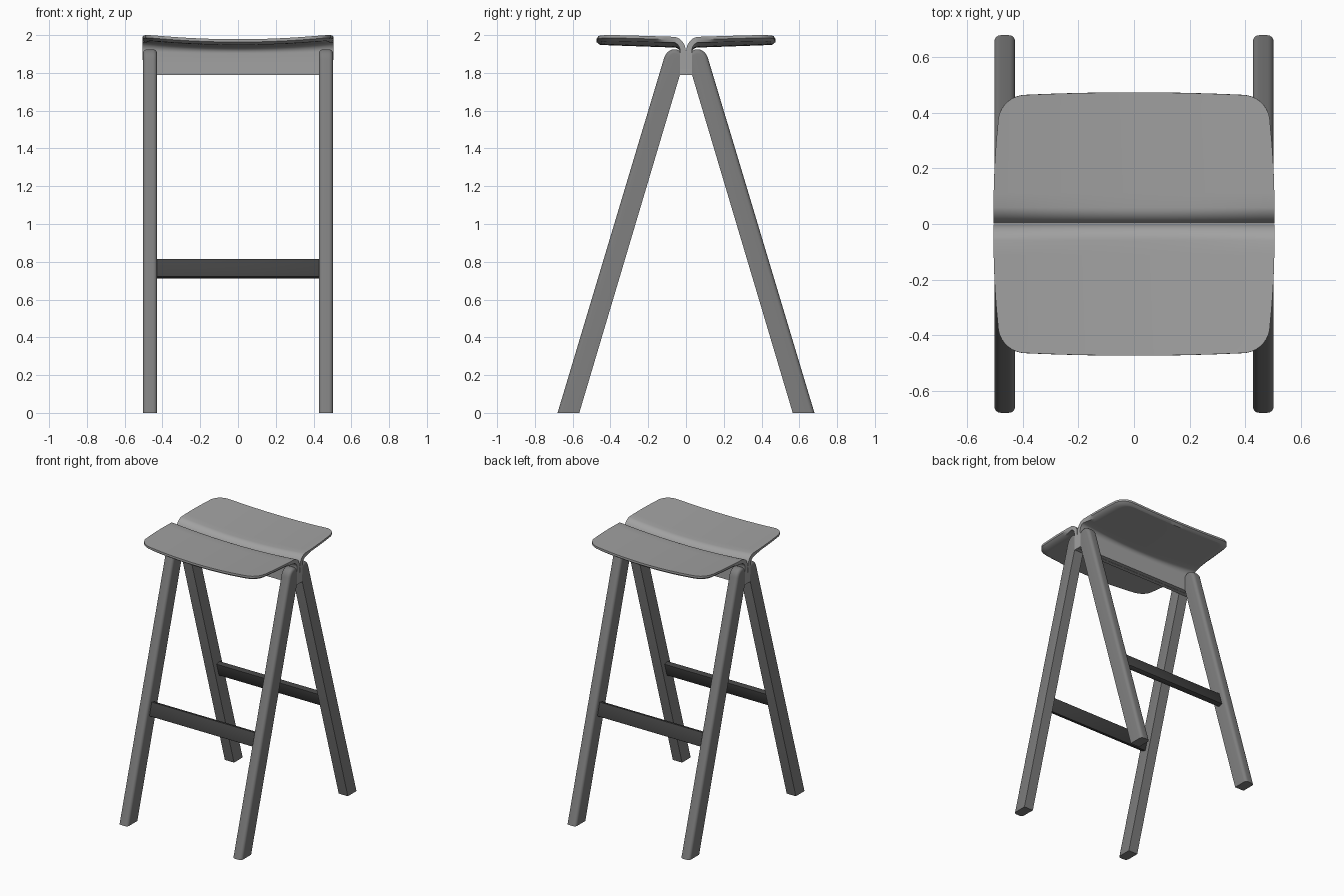
import bpy, bmesh
from math import sin, cos, radians, pi, atan2
from mathutils import Vector, Matrix

cube = bpy.data.objects.get("Cube")
if cube:
    bpy.data.objects.remove(cube, do_unlink=True)


def material(name, grey):
    m = bpy.data.materials.new(name)
    m.use_nodes = True
    colour = (grey, grey, grey, 1)
    m.diffuse_color = colour
    m.node_tree.nodes["Principled BSDF"].inputs["Base Color"].default_value = colour
    return m


SEAT = material("light grey seat", 0.36)
LEG = material("mid grey frame", 0.21)
RUNG = material("dark grey footrest", 0.055)


def finish(name, bm, mat, smooth=35):
    bmesh.ops.recalc_face_normals(bm, faces=bm.faces)
    mesh = bpy.data.meshes.new(name)
    bm.to_mesh(mesh)
    bm.free()
    mesh.materials.append(mat)
    obj = bpy.data.objects.new(name, mesh)
    bpy.context.collection.objects.link(obj)
    bpy.ops.object.select_all(action='DESELECT')
    obj.select_set(True)
    bpy.context.view_layer.objects.active = obj
    bpy.ops.object.shade_smooth_by_angle(angle=radians(smooth))
    return obj


def seat_rows():
    """Rows of (y, z, half width, saddle weight) along the upper surface."""
    rows = [(0.001, 1.79, 0.503, 0), (0.001, 1.86, 0.504, 0)]
    for i in range(9):                                  # rolled bend
        a = i / 8 * radians(88)
        rows.append((0.001 + 0.06 * (1 - cos(a)), 1.904 + 0.06 * sin(a),
                     0.506, 0.4 + 0.6 * i / 8))
    slope = lambda y: 1.964 + 0.014 * (y - 0.06) / 0.4
    for i in range(1, 7):                               # flat panel
        y = 0.06 + 0.305 * i / 6
        rows.append((y, slope(y), 0.506 - 0.016 * (i / 6) ** 2, 1))
    for i in range(1, 10):                              # rounded corners
        a = i / 9 * pi / 2
        y = 0.365 + 0.1 * sin(a)
        rows.append((y, slope(y), 0.39 + 0.1 * cos(a), 1))
    return rows


def seat_half(name, side):
    rows, cols = seat_rows(), 24
    bm = bmesh.new()
    layers = []
    # depth below the upper surface, and inset of the softened lower rim
    for depth, inset in ((0, 0), (0.015, 0), (0.03, 0.02)):
        grid = []
        for r, (y, z, w, weight) in enumerate(rows):
            y0, z0 = rows[max(r - 1, 0)][:2]
            y1, z1 = rows[min(r + 1, len(rows) - 1)][:2]
            along = Vector((y1 - y0, z1 - z0)).normalized()
            fade = min(1, max(0, (y - 0.06) / 0.1))
            py = y + along.y * depth - inset * fade * (y / 0.465) ** 6
            pz = z - along.x * depth
            half = w - inset * fade
            line = []
            for c in range(cols + 1):
                v = 2 * c / cols - 1
                x = v * half
                bulge = 0.009 * (1 - v * v) * (y / 0.465) ** 2
                lift = 0.026 * weight * (x / 0.5) ** 2
                line.append(bm.verts.new((x, side * (py + bulge), pz + lift)))
            grid.append(line)
        layers.append(grid)
    for grid in (layers[0], layers[2]):
        for a, b in zip(grid, grid[1:]):
            for c in range(cols):
                bm.faces.new((a[c], a[c + 1], b[c + 1], b[c]))
    # rim around the sheet
    rims = [g[0] + [l[-1] for l in g[1:-1]] + g[-1][::-1]
            + [l[0] for l in g[-2:0:-1]] for g in layers]
    for a, b in zip(rims, rims[1:]):
        for i in range(len(a)):
            j = (i + 1) % len(a)
            bm.faces.new((a[i], a[j], b[j], b[i]))
    finish(name, bm, SEAT)


def leg(name, sx, sy):
    # side outline: foot, flat joint against the seat, rounded crown
    outline = [(0.68, 0), (0.565, 0), (0.032, 1.79), (0.032, 1.915)]
    crown = [(0.06 + 0.065 * sin(a) * 0.93, 1.852 + 0.073 * cos(a))
             for a in (radians(d) for d in range(-15, 76, 10))]
    outline += crown
    bm = bmesh.new()
    sides = [[bm.verts.new((sx * x, sy * y, z)) for y, z in outline]
             for x in (0.428, 0.503)]
    n = len(outline)
    for s in sides:
        bm.faces.new(s)
    for i in range(n):
        j = (i + 1) % n
        bm.faces.new((sides[0][i], sides[0][j], sides[1][j], sides[1][i]))
    bmesh.ops.recalc_face_normals(bm, faces=bm.faces)
    # round over the outer face and crown
    edges = [bm.edges.get((s[i], s[(i + 1) % n])) for s in sides for i in range(3, n)]
    bmesh.ops.bevel(bm, geom=edges, offset=0.022, segments=5, profile=0.5,
                    affect='EDGES', clamp_overlap=True)
    finish(name, bm, LEG)


def footrest(name, sy):
    bm = bmesh.new()
    tilt = atan2(0.545, 1.82)
    place = (Matrix.Translation((0, sy * 0.393, 0.763))
             @ Matrix.Rotation(sy * tilt, 4, 'X')
             @ Matrix.Diagonal((0.87, 0.036, 0.098, 1)))
    bmesh.ops.create_cube(bm, size=1, matrix=place)
    bmesh.ops.bevel(bm, geom=bm.edges[:], offset=0.003, segments=2,
                    profile=0.5, affect='EDGES')
    finish(name, bm, RUNG)


for word, sy in (("front", -1), ("back", 1)):
    seat_half(word + "_seat_shell", sy)
    footrest(word + "_footrest", sy)
    for hand, sx in (("left", 1), ("right", -1)):
        leg(word + "_" + hand + "_leg", sx, sy)
